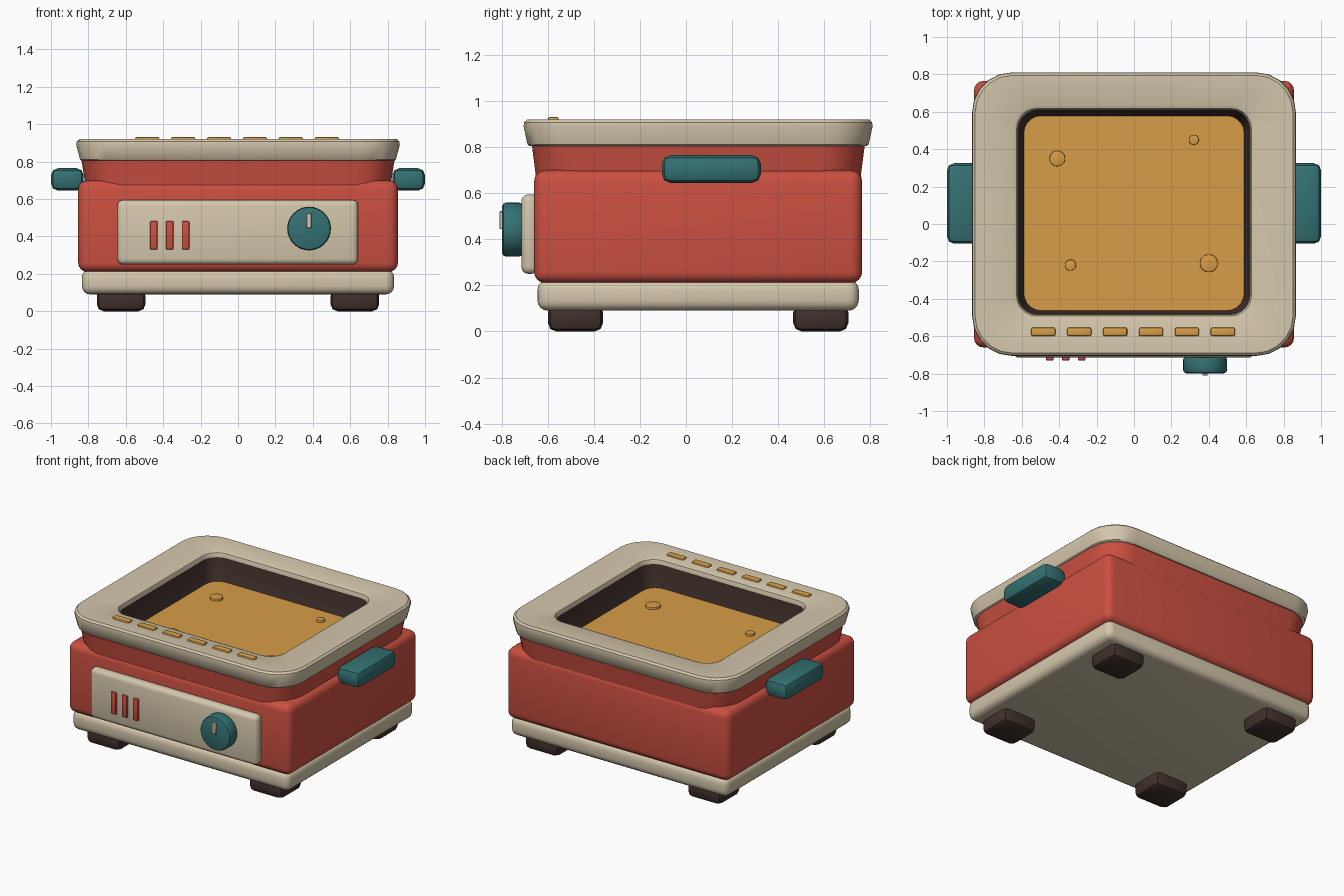
import bpy, bmesh, math
from mathutils import Matrix

default = bpy.data.objects.get("Cube")
if default:
    bpy.data.objects.remove(default, do_unlink=True)


def material(name, rgb):
    m = bpy.data.materials.new(name)
    m.use_nodes = True
    m.diffuse_color = (*rgb, 1)
    m.node_tree.nodes["Principled BSDF"].inputs["Base Color"].default_value = (*rgb, 1)
    return m


RED = material("warm red", (0.60, 0.08, 0.052))
CREAM = material("cream", (0.66, 0.57, 0.41))
TEAL = material("teal", (0.034, 0.165, 0.17))
BROWN = material("dark brown", (0.052, 0.030, 0.024))
GOLD = material("golden", (0.68, 0.34, 0.065))


def finish(name, bm, mat, bevel=0, segments=3):
    """Turn a bmesh into a shaded object, with an optional bevel."""
    bmesh.ops.recalc_face_normals(bm, faces=bm.faces)
    if bevel:
        edges = [e for e in bm.edges if e.calc_face_angle(0) > 0.7]
        bmesh.ops.bevel(bm, geom=edges, offset=bevel, segments=segments,
                        profile=0.5, affect='EDGES')
    mesh = bpy.data.meshes.new(name)
    bm.to_mesh(mesh)
    bm.free()
    mesh.materials.append(mat)
    ob = bpy.data.objects.new(name, mesh)
    bpy.context.collection.objects.link(ob)
    bpy.ops.object.select_all(action='DESELECT')
    ob.select_set(True)
    bpy.context.view_layer.objects.active = ob
    bpy.ops.object.shade_smooth_by_angle(angle=math.radians(40))
    return ob


def box(name, xs, ys, zs, mat, bevel=0, segments=3):
    bm = bmesh.new()
    bmesh.ops.create_cube(bm, size=1)
    for v in bm.verts:
        for i, (lo, hi) in enumerate((xs, ys, zs)):
            v.co[i] = lo + (v.co[i] + 0.5) * (hi - lo)
    return finish(name, bm, mat, bevel, segments)


def disc(name, centre, radius, depth, mat, bevel=0, along_y=False, sides=32):
    bm = bmesh.new()
    bmesh.ops.create_cone(bm, cap_ends=True, segments=sides, radius1=radius,
                          radius2=radius, depth=depth)
    turn = Matrix.Rotation(math.pi / 2 if along_y else 0, 4, 'X')
    bm.transform(Matrix.Translation(centre) @ turn)
    return finish(name, bm, mat, bevel, 2)


def loft(name, rings, mat, steps=5, closed=False, caps=False):
    """Skin rounded rectangles given as (half width, front, back, radius, z)."""
    bm = bmesh.new()
    loops = []
    for hw, front, back, r, z in rings:
        corners = ((hw - r, back - r), (r - hw, back - r),
                   (r - hw, front + r), (hw - r, front + r))
        loop = []
        for k, (cx, cy) in enumerate(corners):
            for s in range(steps + 1):
                a = (k + s / steps) * math.pi / 2
                loop.append(bm.verts.new((cx + r * math.cos(a), cy + r * math.sin(a), z)))
        loops.append(loop)
    pairs = list(zip(loops, loops[1:]))
    if closed:
        pairs.append((loops[-1], loops[0]))
    for a, b in pairs:
        for i in range(len(a)):
            j = (i + 1) % len(a)
            bm.faces.new((a[i], a[j], b[j], b[i]))
    if caps:
        bm.faces.new(loops[0])
        bm.faces.new(loops[-1])
    return finish(name, bm, mat)


# Feet, base and housing
for side, sx in (("left", 1), ("right", -1)):
    for end, y in (("front", -0.48), ("back", 0.585)):
        box(f"{end}_{side}_foot", (sx * 0.625 - 0.13, sx * 0.625 + 0.13),
            (y - 0.12, y + 0.12), (0, 0.12), BROWN, 0.037, 2)
box("base", (-0.835, 0.835), (-0.645, 0.75), (0.09, 0.225), CREAM, 0.045, 4)
box("housing", (-0.855, 0.855), (-0.66, 0.765), (0.21, 0.70), RED, 0.05, 4)

# Tapered collar under the rim
loft("collar", [(0.805, -0.645, 0.75, 0.19, 0.60),
                (0.82, -0.655, 0.762, 0.19, 0.70),
                (0.838, -0.67, 0.777, 0.19, 0.815)], RED)

# Rim frame around the opening
loft("rim", [(0.64, -0.505, 0.63, 0.12, 0.81),
             (0.835, -0.68, 0.785, 0.19, 0.805),
             (0.845, -0.688, 0.793, 0.195, 0.812),
             (0.865, -0.705, 0.81, 0.21, 0.89),
             (0.863, -0.703, 0.808, 0.21, 0.908),
             (0.85, -0.69, 0.795, 0.20, 0.92),
             (0.645, -0.51, 0.635, 0.12, 0.92),
             (0.628, -0.493, 0.618, 0.11, 0.912),
             (0.62, -0.485, 0.61, 0.105, 0.89),
             (0.62, -0.485, 0.61, 0.105, 0.86)], CREAM, closed=True)

# Pan wall and cooking surface
loft("pan_wall", [(0.62, -0.485, 0.61, 0.105, 0.885),
                  (0.605, -0.475, 0.595, 0.10, 0.78),
                  (0.585, -0.46, 0.575, 0.09, 0.725)], BROWN)
loft("cooking_surface", [(0.59, -0.465, 0.58, 0.09, 0.70),
                         (0.59, -0.465, 0.58, 0.09, 0.735)], GOLD, caps=True)
for i, (x, y, r) in enumerate(((-0.41, 0.35, 0.042), (0.32, 0.45, 0.027),
                               (-0.34, -0.22, 0.03), (0.40, -0.21, 0.048))):
    disc(f"bubble_{i + 1}", (x, y, 0.735), r, 0.03, GOLD, 0.004, sides=20)

# Row of inlays on the front of the rim
for i in range(6):
    x = -0.485 + i * 0.192
    box(f"rim_inlay_{i + 1}", (x - 0.065, x + 0.065), (-0.6, -0.553),
        (0.905, 0.932), GOLD, 0.01, 2)

# Control panel with vents and dial
box("control_panel", (-0.645, 0.642), (-0.715, -0.64), (0.25, 0.595), CREAM, 0.03, 3)
for i in range(3):
    x = -0.45 + i * 0.085
    box(f"vent_bar_{i + 1}", (x - 0.02, x + 0.02), (-0.73, -0.70),
        (0.33, 0.482), RED, 0.006, 2)
disc("dial", (0.38, -0.753, 0.442), 0.117, 0.09, TEAL, 0.016, along_y=True)
box("dial_pointer", (0.366, 0.394), (-0.81, -0.79), (0.445, 0.522), CREAM, 0.003, 1)

# Side handles
for side, sx in (("left", 1), ("right", -1)):
    box(f"{side}_handle", sorted((sx * 0.825, sx * 1.0)), (-0.105, 0.325),
        (0.645, 0.765), TEAL, 0.038, 2)
